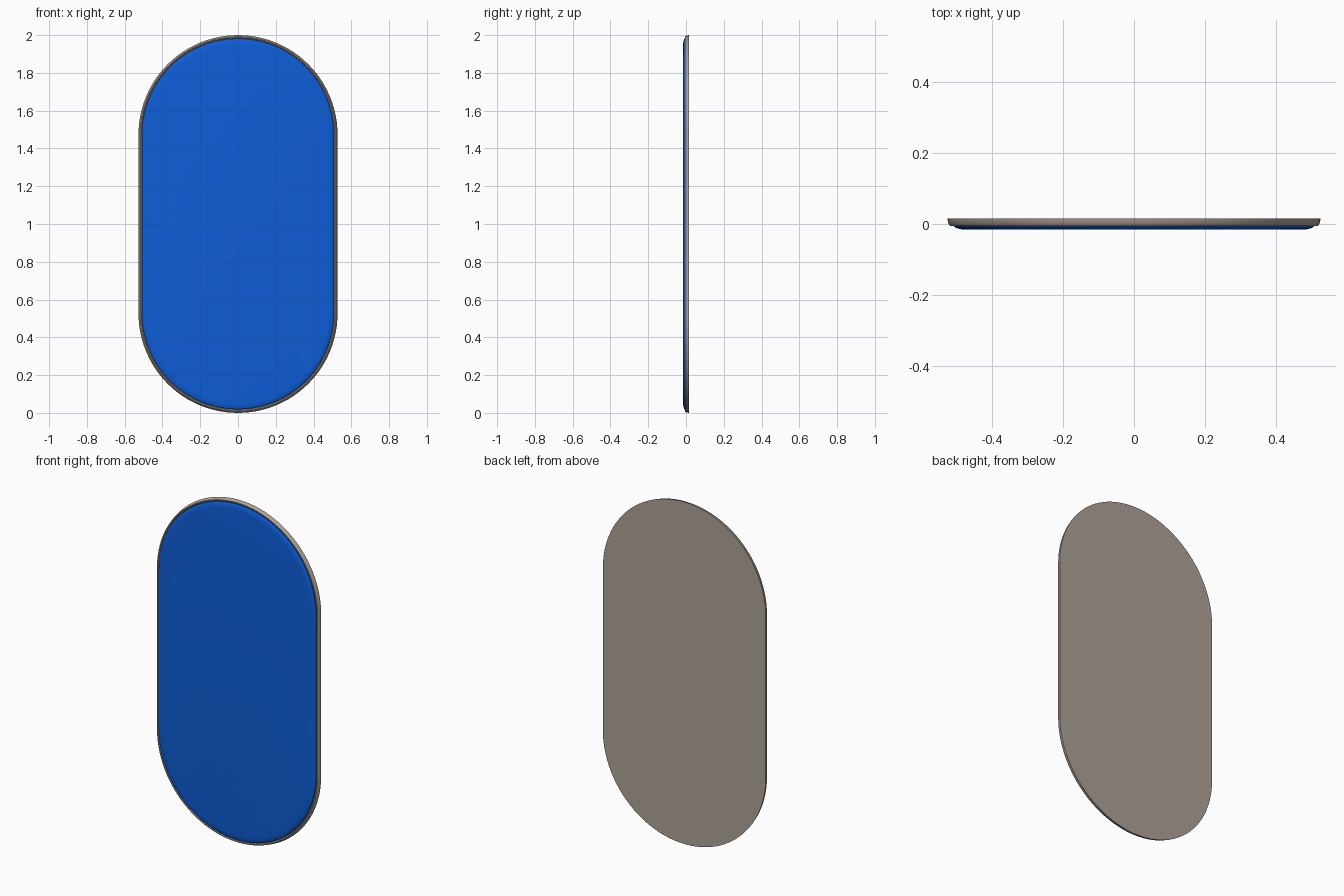
import bpy, bmesh, math

if "Cube" in bpy.data.objects:
    bpy.data.objects.remove(bpy.data.objects["Cube"])

HALF_W, HEIGHT, SEG = 0.527, 2.0, 48


def material(name, color):
    m = bpy.data.materials.new(name)
    m.diffuse_color = color
    m.use_nodes = True
    m.node_tree.nodes["Principled BSDF"].inputs["Base Color"].default_value = m.diffuse_color
    return m


def stadium(bm, inset, y):
    """Ring of vertices following the pill outline, inset from the outer edge."""
    r = HALF_W - inset
    ring = []
    for cz, start in ((HEIGHT - HALF_W, 0), (HALF_W, math.pi)):
        for i in range(SEG + 1):
            a = start + math.pi * i / SEG
            ring.append(bm.verts.new((r * math.cos(a), y, cz + r * math.sin(a))))
    return ring


def pill(name, profile, mat):
    """Closed solid lofted through (inset, y) steps, capped at both ends."""
    bm = bmesh.new()
    rings = [stadium(bm, *p) for p in profile]
    n = len(rings[0])
    for a, b in zip(rings, rings[1:]):
        for i in range(n):
            j = (i + 1) % n
            bm.faces.new((a[i], a[j], b[j], b[i]))
    bm.faces.new(rings[0])
    bm.faces.new(rings[-1])
    bmesh.ops.recalc_face_normals(bm, faces=bm.faces)
    mesh = bpy.data.meshes.new(name)
    bm.to_mesh(mesh)
    bm.free()
    mesh.materials.append(mat)
    ob = bpy.data.objects.new(name, mesh)
    bpy.context.collection.objects.link(ob)
    bpy.ops.object.select_all(action='DESELECT')
    ob.select_set(True)
    bpy.context.view_layer.objects.active = ob
    bpy.ops.object.shade_smooth_by_angle(angle=math.radians(30))
    return ob


frame_mat = material("warm_grey", (0.42, 0.36, 0.31, 1))
panel_mat = material("blue", (0.004, 0.11, 0.68, 1))

# Backing tray: flat back, tapered rim, shallow recess behind the panel
pill("frame", [(0, 0.016), (0.001, 0.010), (0.005, -0.003), (0.008, -0.006),
               (0.012, -0.006), (0.016, -0.003), (0.017, 0.004)], frame_mat)

# Front panel with a softly rounded edge
pill("front_panel", [(0.0185, 0.003), (0.0185, -0.006), (0.021, -0.009),
                     (0.028, -0.012), (0.039, -0.0148), (0.052, -0.016)], panel_mat)
